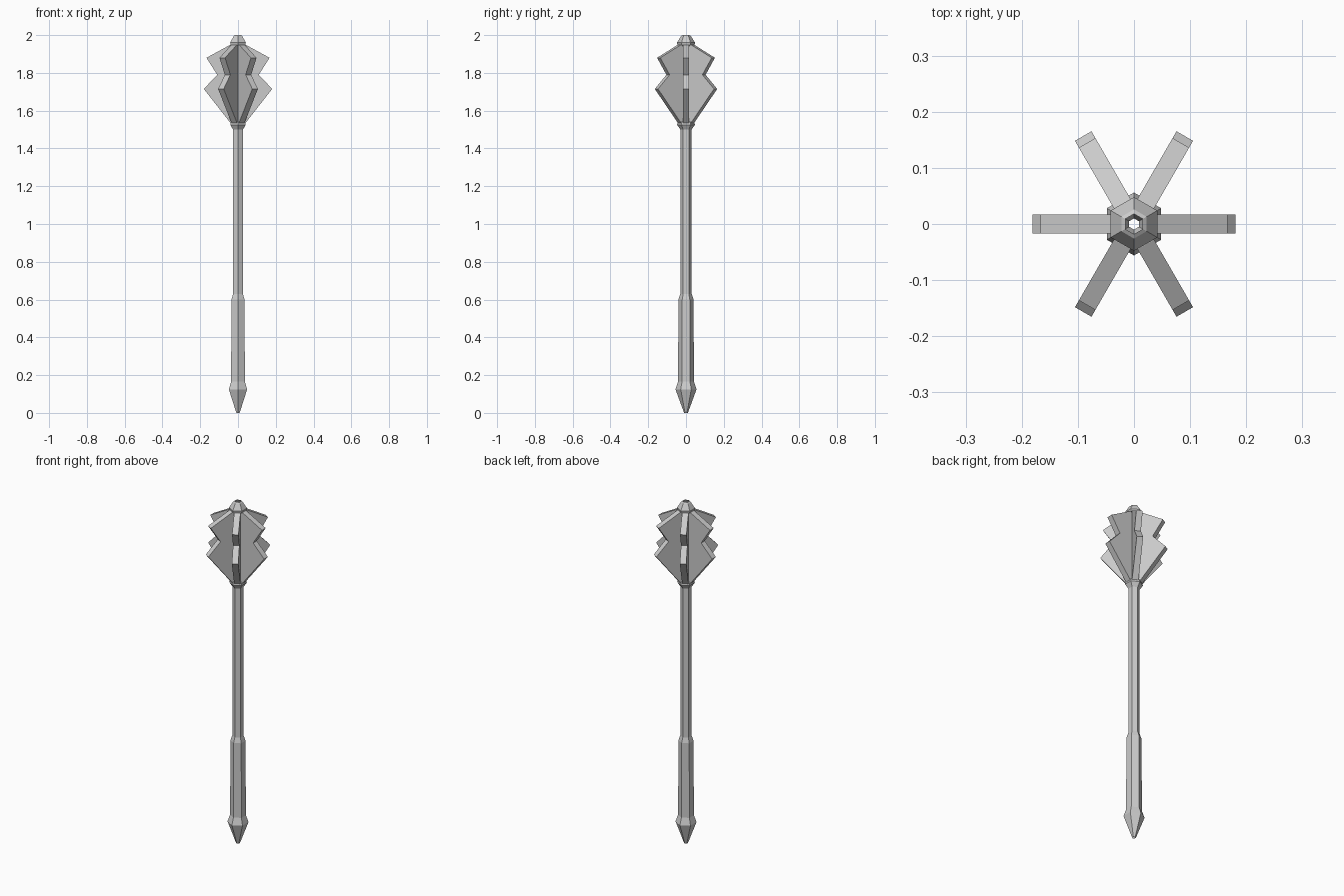
import bpy
import bmesh
from math import cos, sin, pi

if "Cube" in bpy.data.objects:
    bpy.data.objects.remove(bpy.data.objects["Cube"])


def make_object(name, bm):
    bmesh.ops.recalc_face_normals(bm, faces=bm.faces)
    mesh = bpy.data.meshes.new(name)
    bm.to_mesh(mesh)
    bm.free()
    obj = bpy.data.objects.new(name, mesh)
    bpy.context.collection.objects.link(obj)
    return obj


def hex_lathe(name, profile):
    """Open six-sided tube through (radius, height) points, corners on the y axis."""
    bm = bmesh.new()
    rings = [[bm.verts.new((r * cos(pi / 6 + i * pi / 3), r * sin(pi / 6 + i * pi / 3), z))
              for i in range(6)] for r, z in profile]
    for a, b in zip(rings, rings[1:]):
        for i in range(6):
            j = (i + 1) % 6
            bm.faces.new((a[i], a[j], b[j], b[i]))
    return make_object(name, bm)


def flange(name, angle, outline, thickness):
    """Flat plate with a radial outline, turned about the shaft."""
    bm = bmesh.new()
    c, s = cos(angle), sin(angle)
    sides = []
    for t in (-thickness / 2, thickness / 2):
        sides.append([bm.verts.new((r * c - t * s, r * s + t * c, z)) for r, z in outline])
        bm.faces.new(sides[-1])
    n = len(outline)
    for i in range(n):
        j = (i + 1) % n
        bm.faces.new((sides[0][i], sides[0][j], sides[1][j], sides[1][i]))
    return make_object(name, bm)


# Pommel, grip, shaft, collar and cap in one continuous tube
hex_lathe("handle_and_core", [
    (0.01, 0.0), (0.056, 0.125), (0.042, 0.165),      # pommel
    (0.04, 0.6), (0.03, 0.63),                        # grip
    (0.03, 1.5), (0.047, 1.525), (0.045, 1.54),       # shaft and lower collar
    (0.03, 1.545), (0.03, 1.945),                     # head core
    (0.045, 1.947), (0.048, 1.96), (0.026, 1.995), (0.018, 2.0),  # cap
])

# Six notched flanges around the head
outline = [(0.022, 1.535), (0.04, 1.535), (0.181, 1.715), (0.11, 1.79),
           (0.167, 1.88), (0.042, 1.948), (0.022, 1.948)]
for k in range(6):
    flange(f"flange_{k + 1}", k * pi / 3, outline, 0.034)
